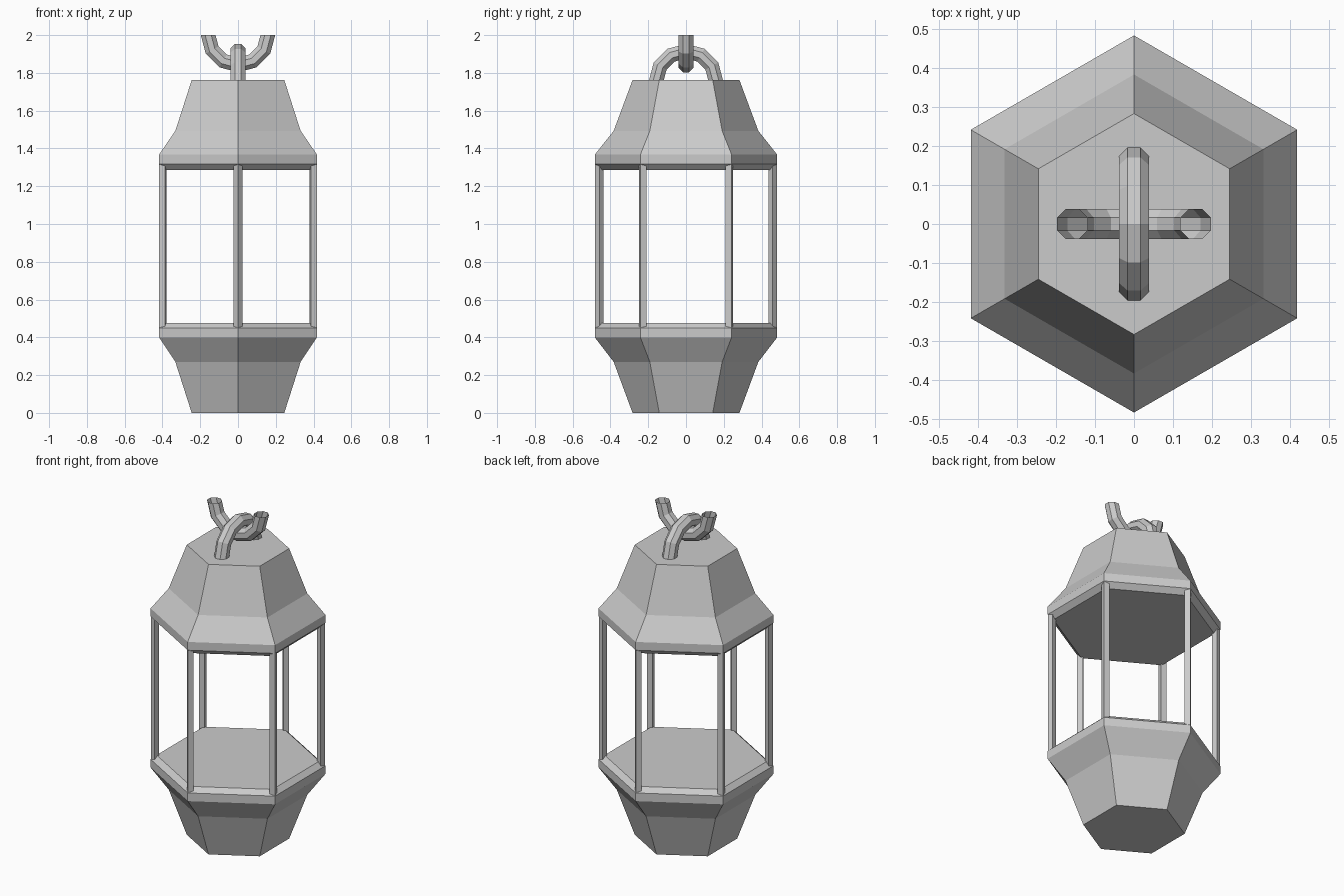
import bpy
from math import sin, cos, pi, radians

if "Cube" in bpy.data.objects:
    bpy.data.objects.remove(bpy.data.objects["Cube"])


def loft(name, rings, caps=True):
    """Skin a list of equal-sized closed rings with flat quads."""
    n = len(rings[0])
    verts = [p for ring in rings for p in ring]
    faces = [(i * n + j, i * n + (j + 1) % n, (i + 1) * n + (j + 1) % n, (i + 1) * n + j)
             for i in range(len(rings) - 1) for j in range(n)]
    if caps:
        faces.append(tuple(reversed(range(n))))
        faces.append(tuple(range(len(verts) - n, len(verts))))
    mesh = bpy.data.meshes.new(name)
    mesh.from_pydata(verts, [], faces)
    obj = bpy.data.objects.new(name, mesh)
    bpy.context.collection.objects.link(obj)
    return obj


def polygon(sides, r, z, turn, cx=0, cy=0):
    return [(cx + r * cos(turn + 2 * pi * k / sides),
             cy + r * sin(turn + 2 * pi * k / sides), z) for k in range(sides)]


def hex_body(name, profile):
    return loft(name, [polygon(6, r, z, pi / 2) for r, z in profile])


def half_link(name, z0, direction, along_y):
    """Half a chain ring: 6 segments, octagonal section, open cut ends."""
    major, minor = 0.158, 0.0422
    rings = []
    for i in range(7):
        a = pi * i / 6
        ring = []
        for k in range(8):
            b = radians(22.5 + 45 * k)
            d = major + minor * cos(b)
            u, w, z = d * cos(a), minor * sin(b), z0 + direction * d * sin(a)
            # keep the outside of the tube facing outward for either orientation
            if direction < 0:
                w = -w
            ring.append((-w, u, z) if along_y else (u, w, z))
        rings.append(ring)
    return loft(name, rings, caps=False)


# Lower body and roof
hex_body("base", [(0.283, 0), (0.383, 0.27), (0.483, 0.40), (0.483, 0.45), (0.45, 0.477)])
hex_body("roof", [(0.45, 1.287), (0.483, 1.317), (0.483, 1.367), (0.383, 1.493), (0.283, 1.762)])

# Square corner posts, one edge facing outward
for k in range(6):
    a = pi / 2 + k * pi / 3
    x, y = 0.459 * cos(a), 0.459 * sin(a)
    loft(f"corner_post_{k + 1}", [polygon(4, 0.023, z, a, x, y) for z in (0.44, 1.33)])

# Hanging loop on the roof and the cut chain link through it
half_link("hanging_loop", 1.757, 1, True)
half_link("chain_link", 2.0, -1, False)
